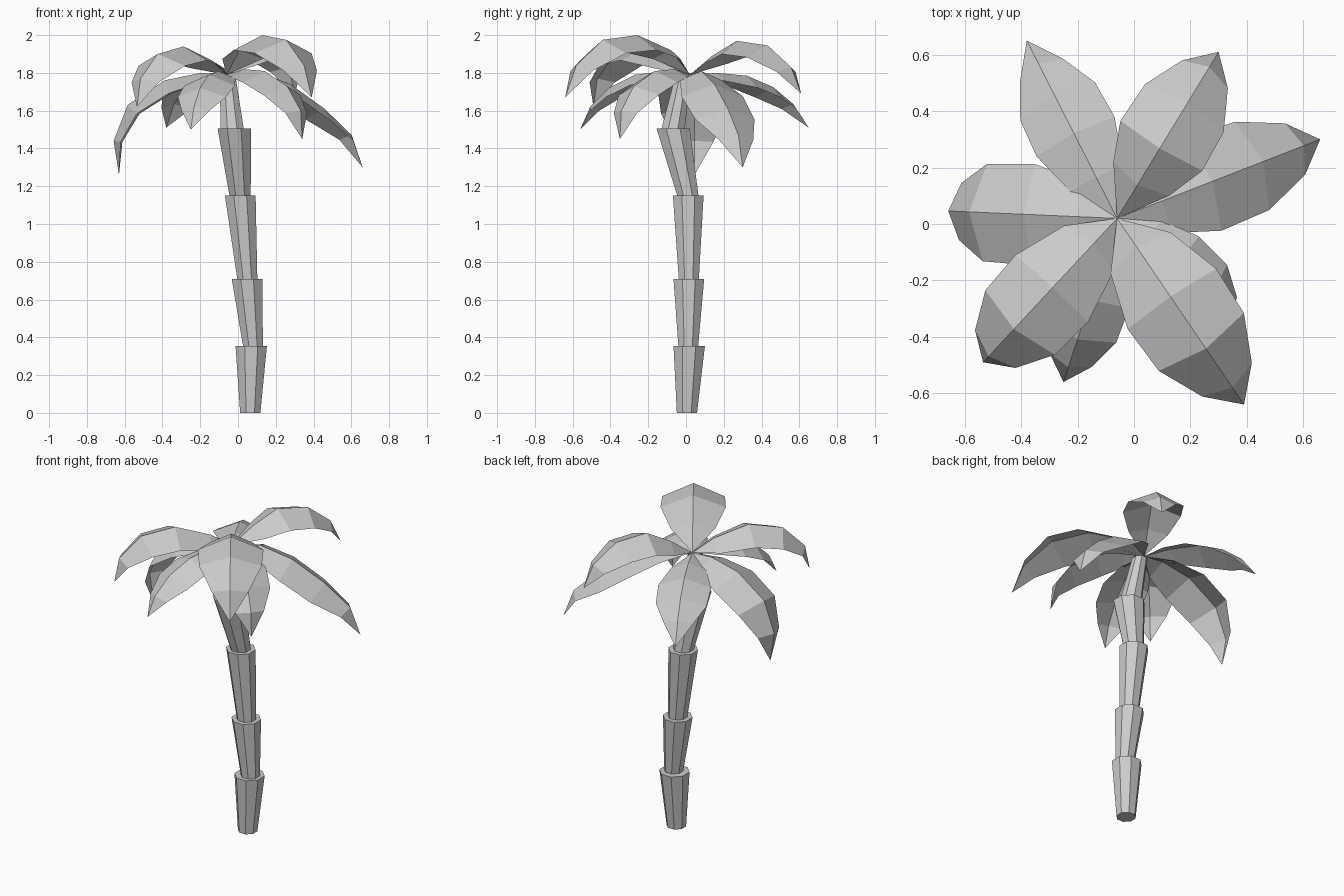
import bpy, bmesh, math
from mathutils import Vector

if "Cube" in bpy.data.objects:
    bpy.data.objects.remove(bpy.data.objects["Cube"])

grey = bpy.data.materials.new("light_grey")
grey.diffuse_color = (0.6, 0.6, 0.6, 1)
grey.use_nodes = True
grey.node_tree.nodes["Principled BSDF"].inputs["Base Color"].default_value = grey.diffuse_color


def finish(name, bm):
    mesh = bpy.data.meshes.new(name)
    bm.to_mesh(mesh)
    bm.free()
    mesh.materials.append(grey)
    obj = bpy.data.objects.new(name, mesh)
    bpy.context.collection.objects.link(obj)
    return obj


# Trunk: flared eight-sided segments stacked along a leaning line
def trunk_segment(name, bottom, r0, top, r1, sides=8):
    bm = bmesh.new()
    rings = []
    for c, r in ((bottom, r0), (top, r1)):
        ring = []
        for i in range(sides):
            a = math.tau * (i + 0.5) / sides
            ring.append(bm.verts.new((c[0] + r * math.cos(a), c[1] + r * math.sin(a), c[2])))
        rings.append(ring)
    low, high = rings
    for i in range(sides):
        j = (i + 1) % sides
        bm.faces.new((low[i], low[j], high[j], high[i]))
    bm.faces.new(low[::-1])
    bm.faces.new(high)
    finish(name, bm)


segments = [
    ((0.065, 0.005, 0.0), 0.058, (0.07, 0.017, 0.355), 0.09),
    ((0.08, 0.012, 0.345), 0.056, (0.048, 0.015, 0.71), 0.088),
    ((0.05, 0.015, 0.70), 0.057, (0.012, 0.012, 1.15), 0.088),
    ((0.012, 0.012, 1.14), 0.060, (-0.02, -0.068, 1.505), 0.095),
    ((-0.03, -0.07, 1.495), 0.067, (-0.055, -0.015, 1.785), 0.045),
]
for n, seg in enumerate(segments):
    trunk_segment(f"trunk_segment_{n + 1}", *seg)

# Fronds: roof-folded leaves, each arching from the crown to its tip
CROWN = Vector((-0.06, 0.02, 1.79))
WIDTHS = (0.68, 1.0, 0.96, 0.56)


def frond(name, tip_xy, half_width, arch):
    """arch: (fraction of the way to the tip, height) along the rib."""
    reach = Vector((tip_xy[0], tip_xy[1], 0)) - Vector((CROWN.x, CROWN.y, 0))
    side = Vector((-reach.y, reach.x, 0)).normalized()
    rib = [CROWN] + [Vector((CROWN.x + reach.x * t, CROWN.y + reach.y * t, z)) for t, z in arch]
    bm = bmesh.new()
    root, tip = bm.verts.new(rib[0]), bm.verts.new(rib[-1])
    rows = []
    for i, f in enumerate(WIDTHS, 1):
        up = (rib[i + 1] - rib[i - 1]).normalized().cross(side)
        w = half_width * f
        left = rib[i] + side * w - up * w * 0.42
        right = rib[i] - side * w - up * w * 0.42
        rows.append([bm.verts.new(p) for p in (right, rib[i], left)])
    for k in (0, 1):
        bm.faces.new((root, rows[0][k], rows[0][k + 1]))
        for a, b in zip(rows, rows[1:]):
            bm.faces.new((a[k], b[k], b[k + 1], a[k + 1]))
        bm.faces.new((rows[-1][k], tip, rows[-1][k + 1]))
    finish(name, bm)


frond("frond_back_left", (-0.38, 0.65), 0.155,
      [(.23, 1.80), (.48, 1.785), (.70, 1.725), (.87, 1.635), (1, 1.51)])
frond("frond_back_right", (0.30, 0.61), 0.17,
      [(.20, 1.89), (.42, 1.97), (.70, 1.945), (.91, 1.83), (1, 1.69)])
frond("frond_right", (0.66, 0.30), 0.175,
      [(.22, 1.81), (.47, 1.74), (.72, 1.61), (.92, 1.47), (1, 1.30)])
frond("frond_front_right", (0.39, -0.64), 0.19,
      [(.15, 1.92), (.42, 2.00), (.70, 1.975), (.91, 1.84), (1, 1.67)])
frond("frond_front_right_low", (0.34, -0.35), 0.15,
      [(.22, 1.82), (.50, 1.81), (.80, 1.73), (.98, 1.60), (1, 1.45)])
frond("frond_front", (-0.25, -0.56), 0.14,
      [(.23, 1.81), (.50, 1.79), (.74, 1.72), (.91, 1.62), (1, 1.50)])
frond("frond_front_left", (-0.535, -0.49), 0.175,
      [(.18, 1.87), (.48, 1.94), (.77, 1.90), (.96, 1.77), (1, 1.62)])
frond("frond_left", (-0.63, 0.045), 0.18,
      [(.24, 1.80), (.58, 1.76), (.92, 1.63), (1.05, 1.44), (1, 1.26)])
